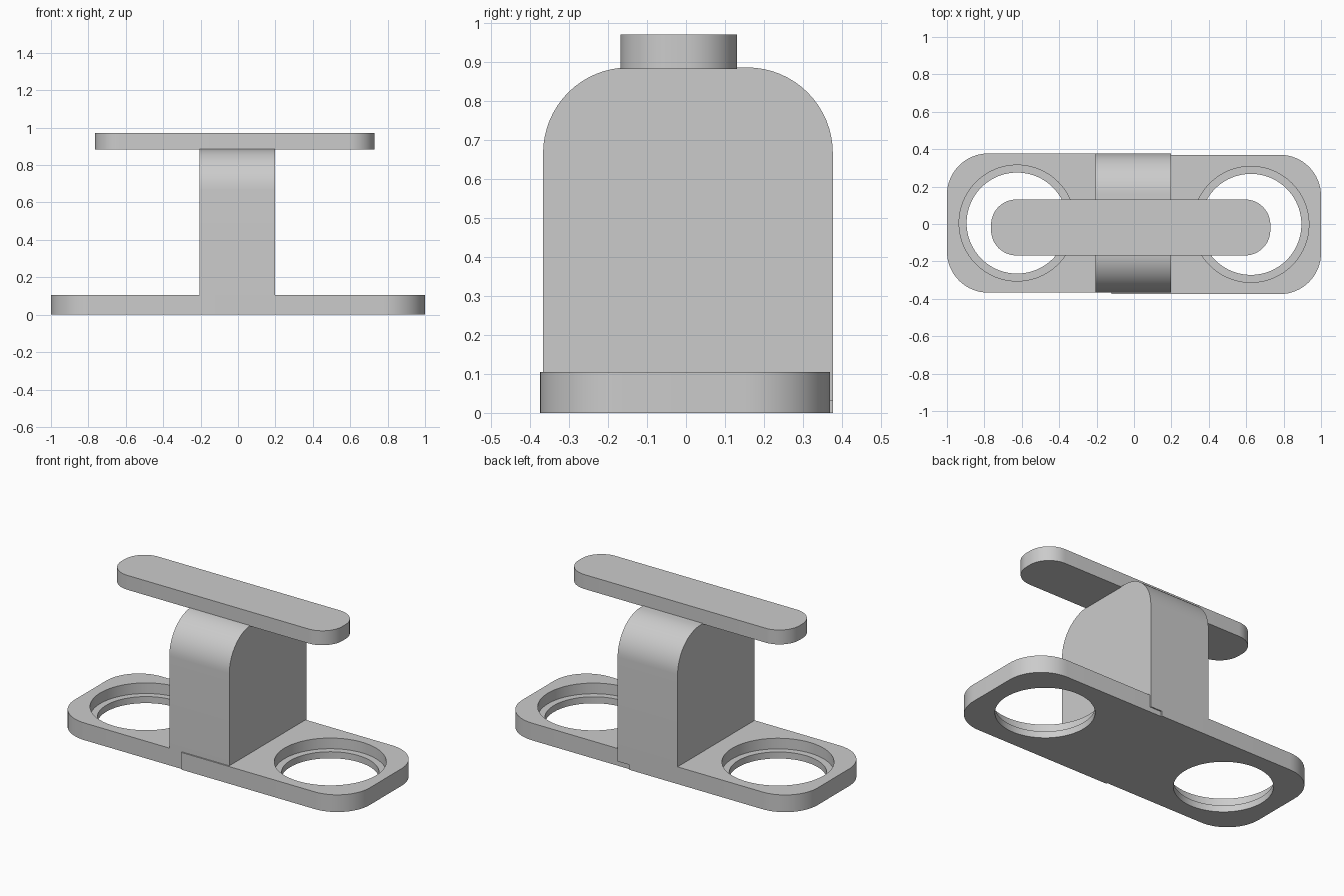
import bpy
import bmesh
from math import pi, sin, cos, radians
from mathutils import Matrix, Vector

default = bpy.data.objects.get("Cube")
if default:
    bpy.data.objects.remove(default, do_unlink=True)

GREY = (0.6, 0.6, 0.6, 1.0)
grey = bpy.data.materials.new("plain grey")
grey.use_nodes = True
grey.diffuse_color = GREY
grey.node_tree.nodes["Principled BSDF"].inputs["Base Color"].default_value = GREY


def rounded_rect(a0, a1, b0, b1, radii, steps=16):
    """Counter-clockwise outline; radii start at the (max, max) corner."""
    corners = [(a1, b1, -1, -1), (a0, b1, 1, -1), (a0, b0, 1, 1), (a1, b0, -1, 1)]
    points = []
    for i, ((a, b, sa, sb), r) in enumerate(zip(corners, radii)):
        if r == 0:
            points.append((a, b))
            continue
        for k in range(steps + 1):
            t = (i + k / steps) * pi / 2
            points.append((a + sa * r + r * cos(t), b + sb * r + r * sin(t)))
    return points


def add_prism(name, points, offset):
    """Fill a closed loop of 3D points and extrude it by offset."""
    bm = bmesh.new()
    face = bm.faces.new([bm.verts.new(p) for p in points])
    top = bmesh.ops.extrude_face_region(bm, geom=[face])["geom"]
    bmesh.ops.translate(bm, vec=Vector(offset),
                        verts=[v for v in top if isinstance(v, bmesh.types.BMVert)])
    bmesh.ops.recalc_face_normals(bm, faces=bm.faces)
    mesh = bpy.data.meshes.new(name)
    bm.to_mesh(mesh)
    bm.free()
    mesh.materials.append(grey)
    obj = bpy.data.objects.new(name, mesh)
    bpy.context.collection.objects.link(obj)
    return obj


def drill(obj, centre, radius, z0, z1):
    """Cut a round hole between two heights."""
    bm = bmesh.new()
    bmesh.ops.create_cone(bm, cap_ends=True, segments=96, radius1=radius, radius2=radius,
                          depth=z1 - z0,
                          matrix=Matrix.Translation((*centre, (z0 + z1) / 2)))
    mesh = bpy.data.meshes.new("hole_cutter")
    bm.to_mesh(mesh)
    bm.free()
    mesh.materials.append(grey)
    cutter = bpy.data.objects.new("hole_cutter", mesh)
    cutter.hide_render = True
    bpy.context.collection.objects.link(cutter)
    mod = obj.modifiers.new("hole", "BOOLEAN")
    mod.operation, mod.solver, mod.object = "DIFFERENCE", "EXACT", cutter
    bpy.context.view_layer.objects.active = obj
    bpy.ops.object.modifier_apply(modifier=mod.name)
    bpy.data.objects.remove(cutter, do_unlink=True)


def base_plate(name, x0, x1, y0, y1, radii, centre):
    outline = rounded_rect(x0, x1, y0, y1, radii)
    plate = add_prism(name, [(x, y, 0) for x, y in outline], (0, 0, 0.105))
    drill(plate, centre, 0.27, -0.1, 0.2)
    drill(plate, centre, 0.31, 0.04, 0.2)  # stepped recess
    return plate


# Two overlapping base halves, each with a stepped round hole
R = 0.22
right_plate = base_plate("right_base_plate", -1, 0.12, -0.367, 0.377,
                         (0, R, R, 0), (-0.625, 0.005))
left_plate = base_plate("left_base_plate", -0.12, 1, -0.375, 0.37,
                        (R, 0, 0, R), (0.625, -0.002))

# Upright post with rounded shoulders
profile = rounded_rect(-0.367, 0.377, 0.03, 0.887, (R, R, 0, 0))
post = add_prism("post", [(-0.207, y, z) for y, z in profile], (0.405, 0, 0))

# Long rounded bar across the top
outline = rounded_rect(-0.764, 0.729, -0.168, 0.131, (0.135,) * 4)
bar = add_prism("top_bar", [(x, y, 0.883) for x, y in outline], (0, 0, 0.088))

# Smooth the round walls, keep the edges sharp
bpy.ops.object.select_all(action="DESELECT")
for obj in (right_plate, left_plate, post, bar):
    obj.select_set(True)
    bpy.context.view_layer.objects.active = obj
bpy.ops.object.shade_smooth_by_angle(angle=radians(30))
